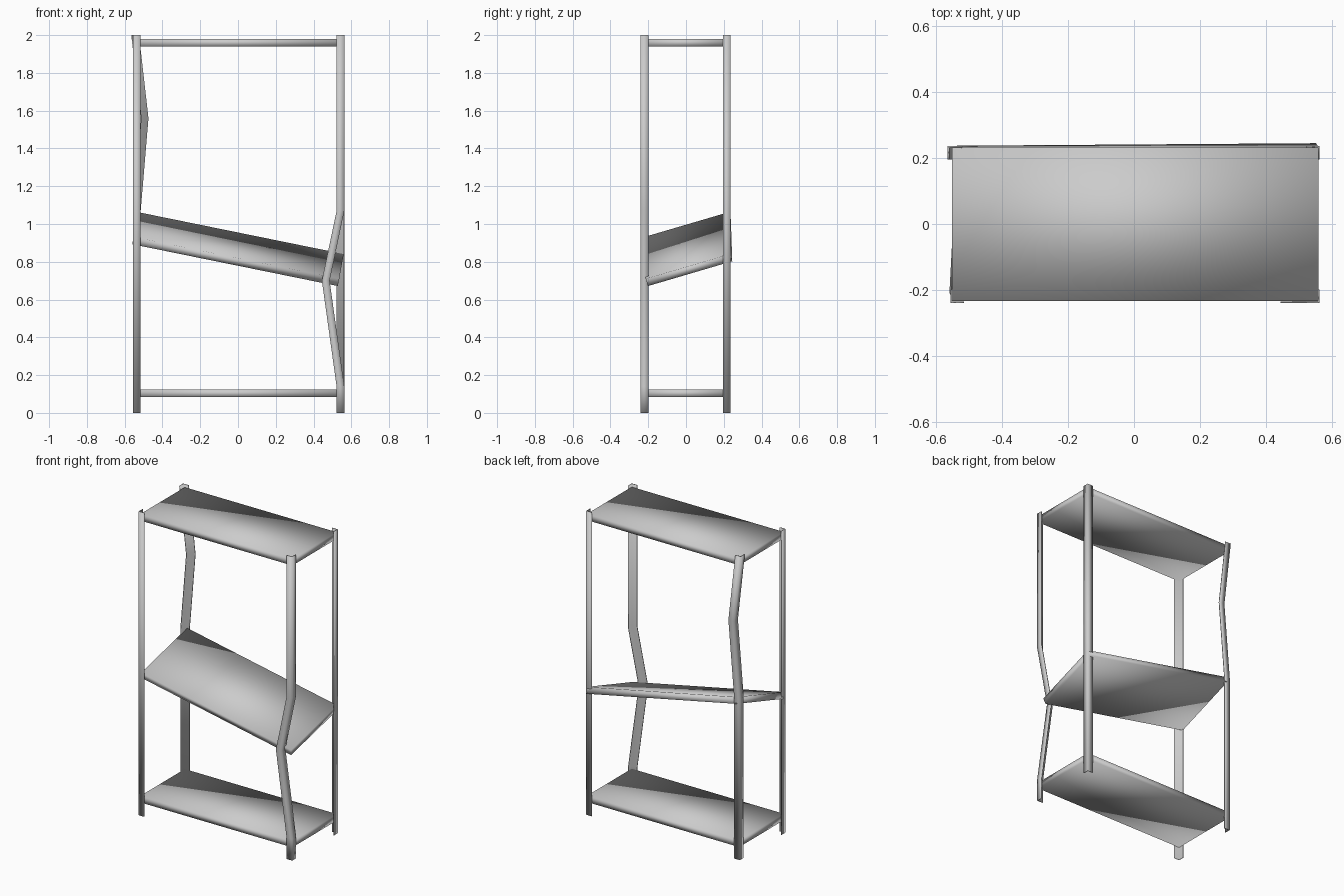
import bpy, bmesh
from math import radians

if "Cube" in bpy.data.objects:
    bpy.data.objects.remove(bpy.data.objects["Cube"])

X0, X1, Y0, Y1 = -0.557, 0.563, -0.24, 0.236   # outer corners of the frame
LEG, T = 0.041, 0.005                          # angle-iron flange width, thickness


def add_object(name, bm):
    bmesh.ops.recalc_face_normals(bm, faces=bm.faces)
    for f in bm.faces:
        f.smooth = True
    mesh = bpy.data.meshes.new(name)
    bm.to_mesh(mesh)
    bm.free()
    obj = bpy.data.objects.new(name, mesh)
    bpy.context.collection.objects.link(obj)
    return obj


def post(name, x, y, path=((0, 0), (0, 2))):
    """L-section upright; path is a list of (x shift, height)."""
    sx, sy = (1 if x < 0 else -1), (1 if y < 0 else -1)
    profile = [(0, 0), (LEG, 0), (LEG, T), (T, T), (T, LEG), (0, LEG)]
    bm = bmesh.new()
    rings = [[bm.verts.new((x + sx * u + dx, y + sy * v, z)) for u, v in profile]
             for dx, z in path]
    n = len(profile)
    for a, b in zip(rings, rings[1:]):
        for i in range(n):
            j = (i + 1) % n
            bm.faces.new((a[i], a[j], b[j], b[i]))
    bm.faces.new(rings[0])
    bm.faces.new(rings[-1])
    return add_object(name, bm)


def shelf(name, loc, rot=(0, 0, 0)):
    """Soft-shaded slab."""
    bm = bmesh.new()
    bmesh.ops.create_cube(bm, size=1)
    bmesh.ops.scale(bm, vec=(1.11, 0.466, 0.041), verts=bm.verts)
    obj = add_object(name, bm)
    obj.location = loc
    obj.rotation_euler = [radians(a) for a in rot]
    return obj


# Uprights: two straight, two buckled
post("front_left_post", X0, Y0)
post("back_right_post", X1, Y1)
post("front_right_post", X1, Y0, ((0, 0), (0, 0.14), (-0.078, 0.70), (0, 1.07), (0, 2)))
post("back_left_post", X0, Y1, ((0, 0), (0, 1.06), (0.042, 1.56), (-0.008, 2)))

# Level top and bottom shelves, fallen middle shelf
shelf("bottom_shelf", (0.004, 0, 0.104))
shelf("top_shelf", (0.004, 0, 1.96))
shelf("middle_shelf", (0, 0.012, 0.867), (16.7, 11.5, 0.4))
